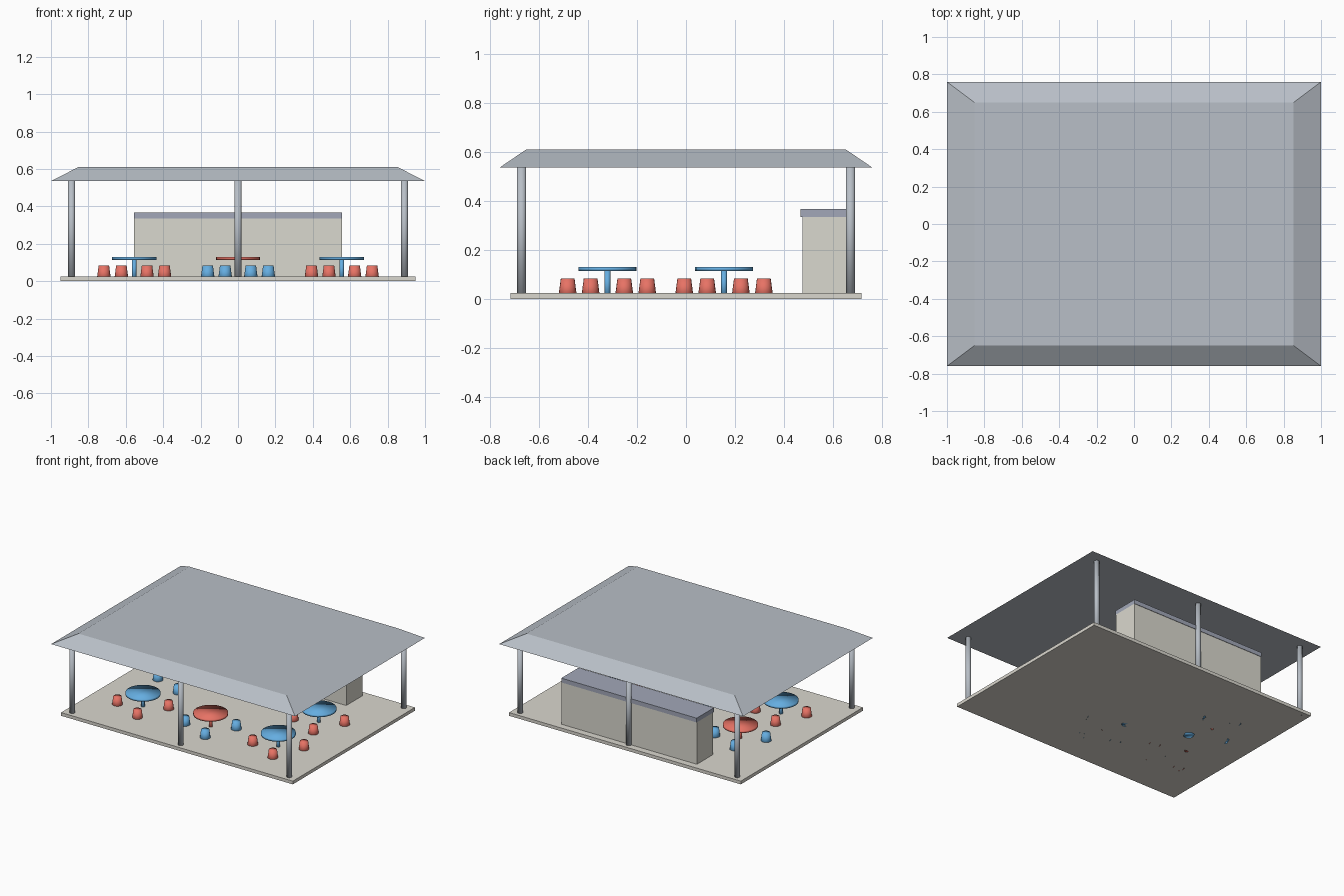
import bpy, bmesh, math

if "Cube" in bpy.data.objects:
    bpy.data.objects.remove(bpy.data.objects["Cube"])


def mat(name, rgb):
    m = bpy.data.materials.new(name)
    m.diffuse_color = (*rgb, 1)
    m.use_nodes = True
    m.node_tree.nodes["Principled BSDF"].inputs["Base Color"].default_value = m.diffuse_color
    return m


BLUE = mat("blue_plastic", (0.13, 0.42, 0.75))
RED = mat("red_plastic", (0.80, 0.17, 0.13))
CREAM = mat("cream_wall", (0.70, 0.69, 0.62))
CONCRETE = mat("concrete", (0.70, 0.68, 0.62))
SLATE = mat("slate", (0.36, 0.39, 0.48))
METAL = mat("metal", (0.48, 0.52, 0.57))


def finish(name, bm, material, smooth=False):
    me = bpy.data.meshes.new(name)
    bm.to_mesh(me)
    bm.free()
    for p in me.polygons:
        p.use_smooth = smooth
    me.materials.append(material)
    ob = bpy.data.objects.new(name, me)
    bpy.context.collection.objects.link(ob)
    return ob


def box(name, lo, hi, material, top_scale=(1, 1)):
    bm = bmesh.new()
    bmesh.ops.create_cube(bm, size=1)
    for v in bm.verts:
        top = v.co.z > 0
        for i in range(3):
            v.co[i] *= hi[i] - lo[i]
            if top and i < 2:
                v.co[i] *= top_scale[i]
            v.co[i] += (lo[i] + hi[i]) / 2
    return finish(name, bm, material)


def cone(name, x, y, z0, z1, r0, r1, material, sides=24):
    bm = bmesh.new()
    bmesh.ops.create_cone(bm, cap_ends=True, segments=sides,
                          radius1=r0, radius2=r1, depth=z1 - z0)
    bmesh.ops.translate(bm, verts=bm.verts, vec=(x, y, (z0 + z1) / 2))
    return finish(name, bm, material, smooth=True)


# Floor slab and hipped flat-topped roof
box("floor", (-0.95, -0.715, 0), (0.95, 0.715, 0.024), CONCRETE)
box("roof", (-1, -0.76, 0.535), (1, 0.76, 0.61), METAL, (0.853, 0.855))

# Serving counter building at the back
box("stall_wall", (-0.555, 0.475, 0.02), (0.555, 0.665, 0.335), CREAM)
box("stall_roof", (-0.555, 0.467, 0.335), (0.555, 0.668, 0.367), SLATE)

# Supporting posts
for x in (-0.89, 0, 0.89):
    for y in (-0.67, 0.67):
        cone("post", x, y, 0, 0.537, 0.019, 0.019, METAL, 16)

# Round tables, each with a ring of four stools in the other colour
tables = [(-0.555, -0.32, BLUE), (0, -0.32, RED), (0.555, -0.32, BLUE),
          (-0.555, 0.155, RED), (0.555, 0.155, BLUE)]
for x, y, colour in tables:
    cone("table_top", x, y, 0.114, 0.13, 0.118, 0.118, colour)
    cone("table_stem", x, y, 0, 0.114, 0.012, 0.012, colour, 12)
    for k in range(4):
        a = 0.4 + k * math.pi / 2
        cone("stool", x + 0.176 * math.cos(a), y + 0.176 * math.sin(a),
             0, 0.083, 0.039, 0.028, RED if colour is BLUE else BLUE, 16)
